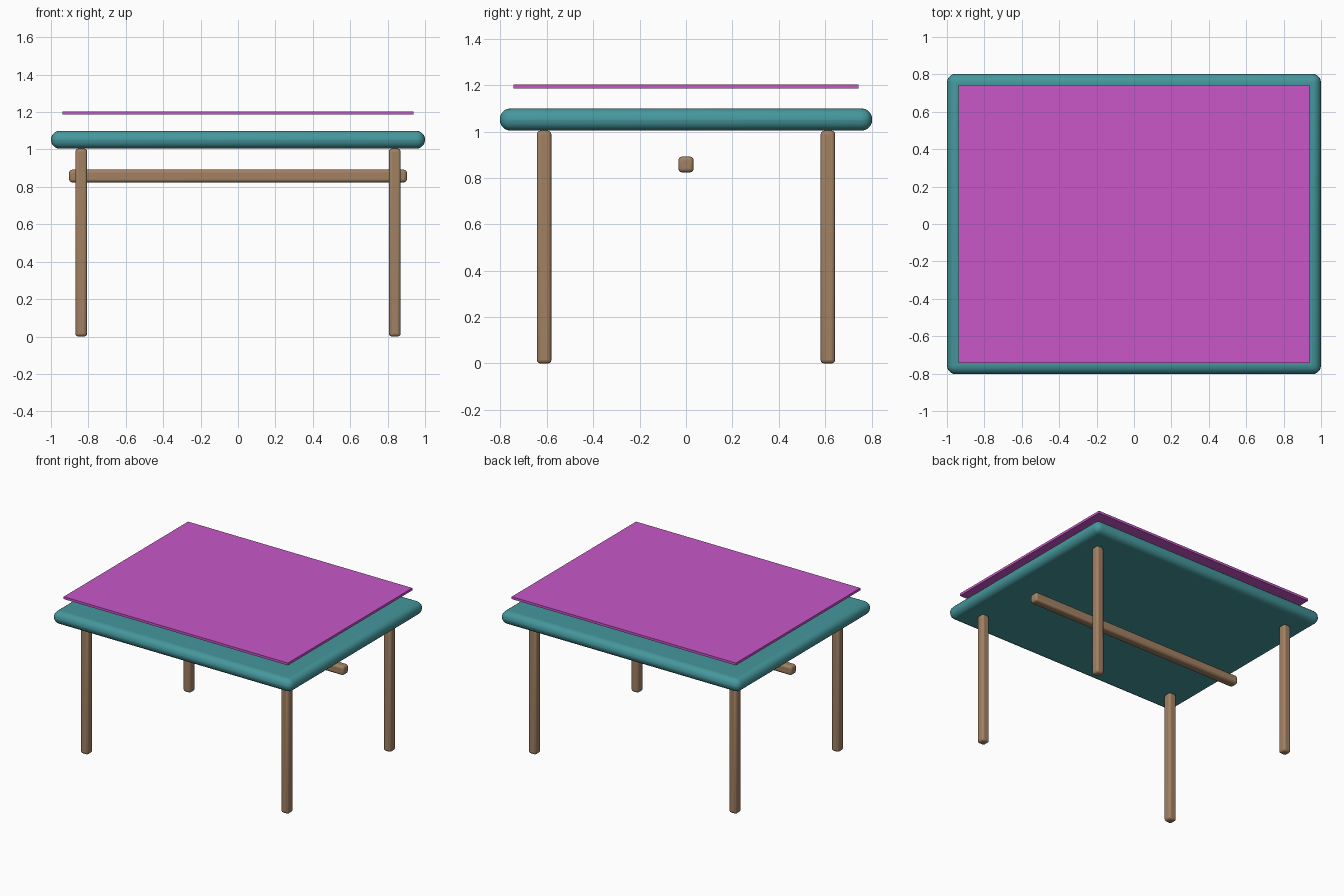
import bpy

cube = bpy.data.objects.get("Cube")
if cube:
    bpy.data.objects.remove(cube, do_unlink=True)


def material(name, rgb):
    mat = bpy.data.materials.new(name)
    mat.use_nodes = True
    mat.diffuse_color = (*rgb, 1)
    mat.node_tree.nodes["Principled BSDF"].inputs["Base Color"].default_value = (*rgb, 1)
    return mat


def box(name, center, size, mat, bevel=0, segments=3):
    """Box with optional rounded edges."""
    bpy.ops.mesh.primitive_cube_add(size=1, location=center)
    obj = bpy.context.object
    obj.name = name
    obj.scale = size
    bpy.ops.object.transform_apply(location=False, rotation=False, scale=True)
    obj.data.materials.append(mat)
    if bevel:
        bpy.ops.object.shade_smooth_by_angle()
        mod = obj.modifiers.new("rounded_edges", "BEVEL")
        mod.width = bevel
        mod.segments = segments
        # Round the edges before the shading modifier, if one was added
        obj.modifiers.move(len(obj.modifiers) - 1, 0)
        bpy.ops.object.modifier_apply(modifier=mod.name)
        bpy.ops.object.shade_smooth_by_angle()
    return obj


teal = material("teal", (0.06, 0.31, 0.335))
brown = material("wood brown", (0.36, 0.22, 0.125))
magenta = material("magenta", (0.58, 0.095, 0.58))

# Rounded tabletop and the thin sheet floating above it
box("tabletop", (0, 0, 1.052), (2, 1.606, 0.096), teal, 0.047, 5)
box("top_sheet", (0, 0, 1.195), (1.876, 1.486, 0.018), magenta)

# Four legs
for side, x in (("left", 0.838), ("right", -0.838)):
    for end, y in (("front", -0.612), ("back", 0.612)):
        box(f"{end}_{side}_leg", (x, y, 0.502), (0.063, 0.063, 1.004), brown, 0.016)

# Crossbar below the tabletop
box("crossbar", (0, 0, 0.858), (1.806, 0.066, 0.068), brown, 0.016)
